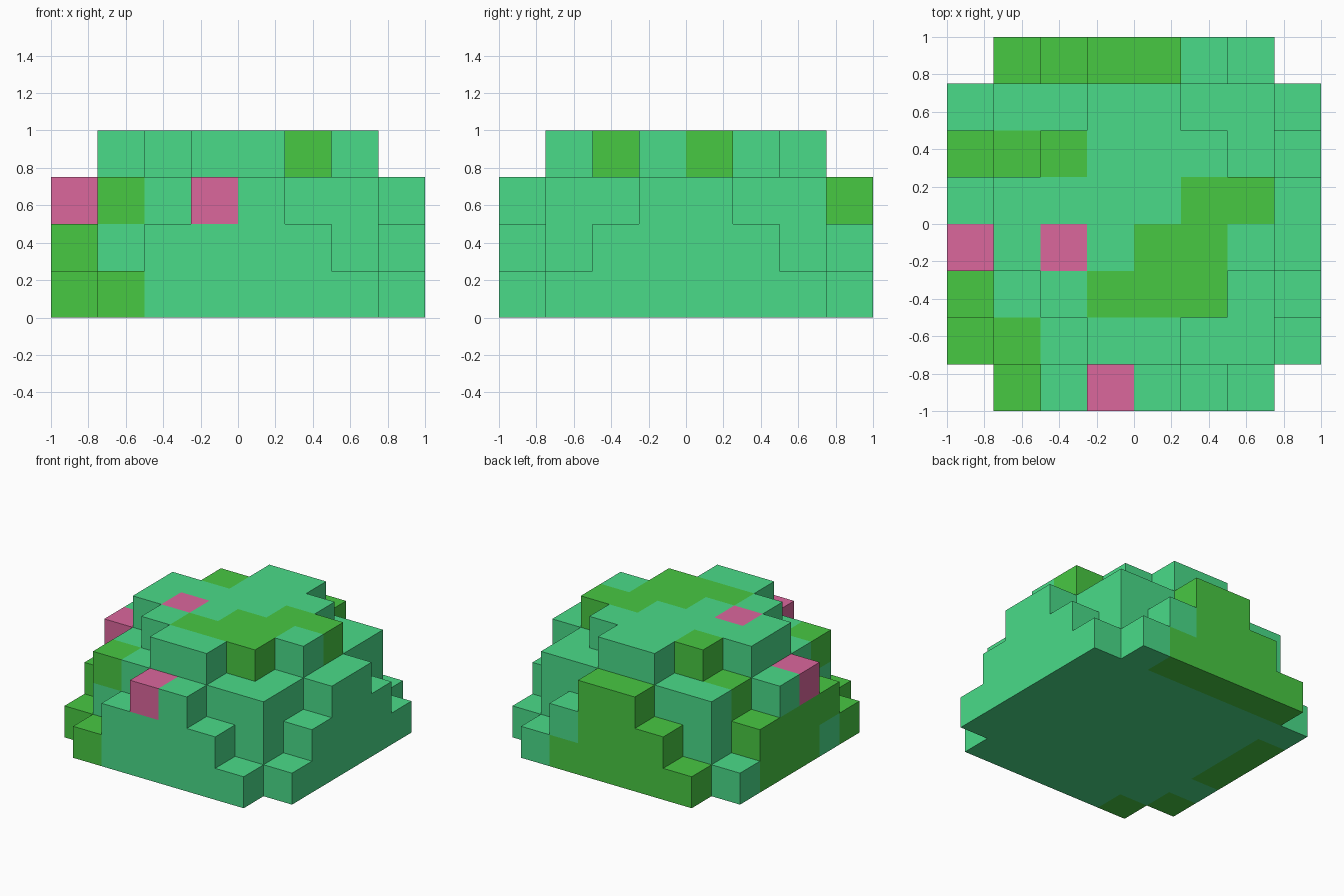
import bpy
import bmesh
from mathutils import Vector

CELL = 0.25          # block edge length
WIDE, TALL = 8, 4    # blocks across and blocks high

cube = bpy.data.objects.get("Cube")
if cube:
    bpy.data.objects.remove(cube, do_unlink=True)


def make_material(name, rgb):
    mat = bpy.data.materials.new(name)
    mat.use_nodes = True
    color = (*rgb, 1.0)
    mat.diffuse_color = color
    mat.node_tree.nodes["Principled BSDF"].inputs["Base Color"].default_value = color
    return mat


materials = [
    make_material("sea_green_leaves", (0.068, 0.71, 0.25)),
    make_material("grass_green_leaves", (0.064, 0.58, 0.055)),
    make_material("pink_blossom", (0.71, 0.135, 0.335)),
]
LEAF, GRASS, BLOSSOM = range(3)

# Coloured patches: first block, last block, material
patches = [
    # Blossoms
    ((0, 3, 2), (0, 3, 2), BLOSSOM),
    ((3, 0, 2), (3, 0, 2), BLOSSOM),
    ((2, 3, 3), (2, 3, 3), BLOSSOM),
    # Back wall
    ((1, 7, 0), (4, 7, 2), GRASS),
    ((5, 7, 0), (5, 7, 0), GRASS),
    # Right flank
    ((0, 3, 0), (0, 5, 1), GRASS),
    ((0, 1, 0), (0, 1, 0), GRASS),
    ((0, 2, 1), (0, 2, 1), GRASS),
    ((1, 0, 0), (1, 0, 0), GRASS),
    ((1, 1, 2), (1, 1, 2), GRASS),
    ((1, 5, 2), (1, 5, 2), GRASS),
    # Crown
    ((2, 5, 3), (2, 5, 3), GRASS),
    ((5, 4, 3), (6, 4, 3), GRASS),
    ((4, 3, 3), (5, 3, 3), GRASS),
    ((3, 2, 3), (5, 2, 3), GRASS),
]


def is_filled(block):
    """Stepped dome: an outermost layer on any axis is a small octagon."""
    i, j, k = block
    if not (0 <= i < WIDE and 0 <= j < WIDE and 0 <= k < TALL):
        return False
    low, mid, high = sorted((abs(i - 3.5) + 0.5, abs(j - 3.5) + 0.5, k + 1))
    return high < TALL or low + mid <= TALL


def block_material(block):
    for first, last, index in patches:
        if all(a <= b <= c for a, b, c in zip(first, block, last)):
            return index
    return LEAF


def add_side(bm, block, axis, sign):
    """Add one outward-facing square of a block."""
    u, v = (axis + 1) % 3, (axis + 2) % 3
    verts = []
    for du, dv in ((0, 0), (1, 0), (1, 1), (0, 1))[::sign]:
        corner = Vector(block)
        corner[axis] += sign > 0
        corner[u] += du
        corner[v] += dv
        corner -= Vector((WIDE / 2, WIDE / 2, 0))
        verts.append(bm.verts.new(corner * CELL))
    bm.faces.new(verts).material_index = block_material(block)


# Bush: only the exposed sides of the filled blocks
bm = bmesh.new()
for i in range(WIDE):
    for j in range(WIDE):
        for k in range(TALL):
            block = (i, j, k)
            if not is_filled(block):
                continue
            for axis in range(3):
                for sign in (-1, 1):
                    neighbour = list(block)
                    neighbour[axis] += sign
                    if not is_filled(neighbour):
                        add_side(bm, block, axis, sign)
bmesh.ops.remove_doubles(bm, verts=bm.verts, dist=0.001)

mesh = bpy.data.meshes.new("bush")
for mat in materials:
    mesh.materials.append(mat)
bm.to_mesh(mesh)
bm.free()
bpy.context.collection.objects.link(bpy.data.objects.new("bush", mesh))
